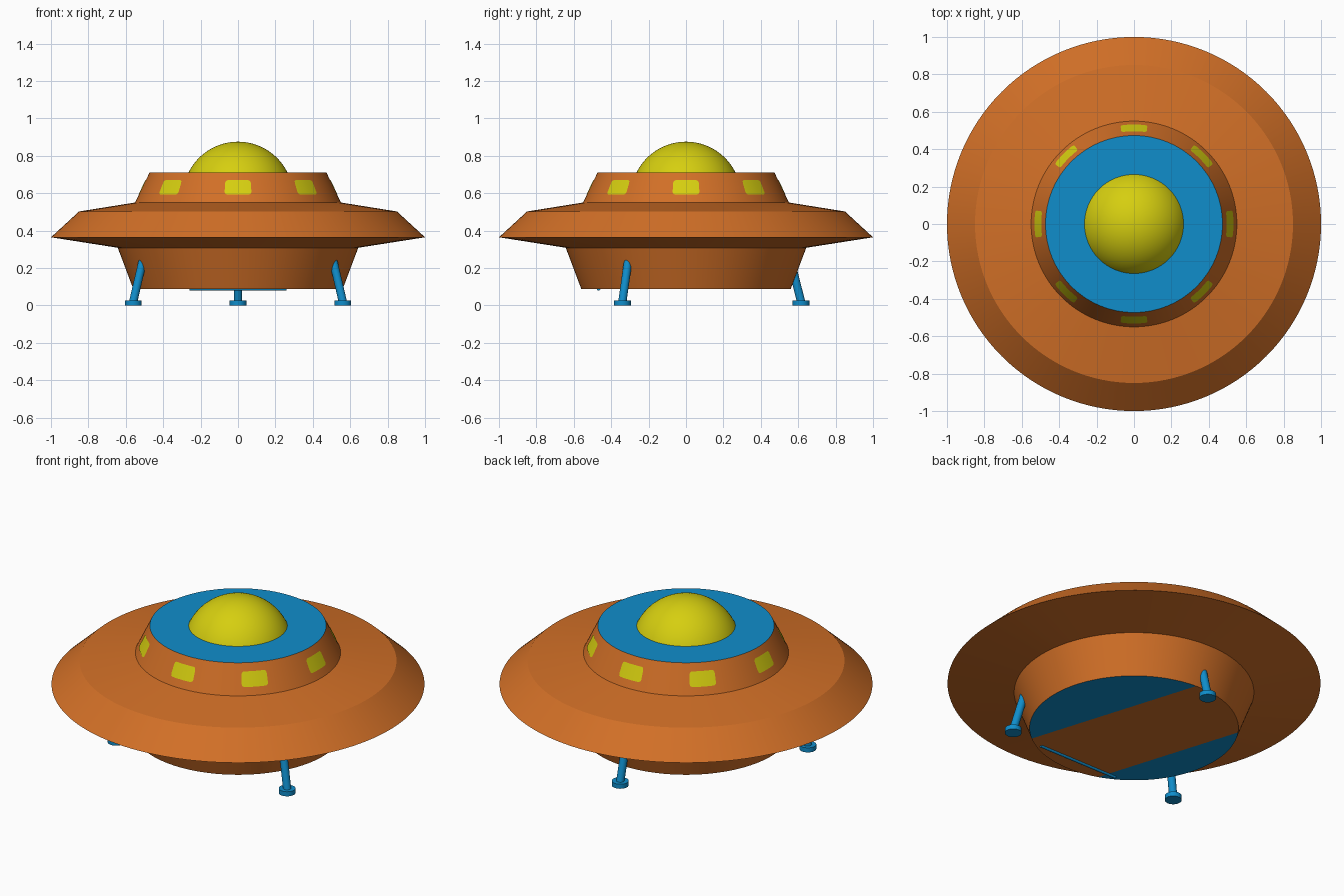
import bpy, bmesh, math
from mathutils import Vector

old = bpy.data.objects.get("Cube")
if old:
    bpy.data.objects.remove(old)


def material(name, rgb):
    m = bpy.data.materials.new(name)
    m.use_nodes = True
    m.diffuse_color = (*rgb, 1)
    m.node_tree.nodes["Principled BSDF"].inputs["Base Color"].default_value = (*rgb, 1)
    return m


ORANGE = material("orange", (0.64, 0.16, 0.02))
BLUE = material("blue", (0.005, 0.27, 0.6))
YELLOW = material("yellow", (0.67, 0.62, 0.005))


def finish(bm, name, mats, angle=25):
    """Turn a bmesh into a smooth object with sharp creases."""
    bmesh.ops.recalc_face_normals(bm, faces=bm.faces)
    me = bpy.data.meshes.new(name)
    bm.to_mesh(me)
    bm.free()
    for m in mats:
        me.materials.append(m)
    ob = bpy.data.objects.new(name, me)
    bpy.context.collection.objects.link(ob)
    bpy.ops.object.select_all(action='DESELECT')
    ob.select_set(True)
    bpy.context.view_layer.objects.active = ob
    bpy.ops.object.shade_smooth_by_angle(angle=math.radians(angle))
    return ob


def lathe(profile, segs):
    """Revolve (radius, z) points around the z axis, capping both ends."""
    bm = bmesh.new()
    rings = [[bm.verts.new((r * math.cos(2 * math.pi * i / segs),
                            r * math.sin(2 * math.pi * i / segs), z))
              for i in range(segs)] for r, z in profile]
    for a, b in zip(rings, rings[1:]):
        for i in range(segs):
            j = (i + 1) % segs
            bm.faces.new((a[i], a[j], b[j], b[i]))
    bm.faces.new(rings[0][::-1])
    bm.faces.new(rings[-1])
    return bm


def rod(name, start, end, radius, mat, segs=24):
    """Straight cylinder between two points."""
    start, end = Vector(start), Vector(end)
    axis = end - start
    bm = lathe([(radius, 0), (radius, axis.length)], segs)
    ob = finish(bm, name, [mat])
    ob.location = start
    ob.rotation_euler = axis.to_track_quat('Z', 'Y').to_euler()
    return ob


# Saucer hull: tapered base, wide rim, raised collar
BASE_Z, RING_Z, TOP_Z = 0.088, 0.55, 0.71
RING_R, TOP_R = 0.55, 0.473
hull = lathe([(0.56, BASE_Z), (0.643, 0.308), (1.0, 0.364),
              (0.85, 0.502), (RING_R, RING_Z), (TOP_R, TOP_Z)], 128)

# Underside: an orange band crossing the blue floor
band_dir = Vector((0.954, 0.3, 0))
band_min, band_max = -0.34, 0.2
for offset in (band_min, band_max):
    caps = [f for f in hull.faces if all(v.co.z < BASE_Z + 0.001 for v in f.verts)]
    parts = {e for f in caps for e in f.edges} | {v for f in caps for v in f.verts}
    bmesh.ops.bisect_plane(hull, geom=caps + list(parts),
                           plane_co=band_dir * offset, plane_no=band_dir)
for f in hull.faces:
    side = f.calc_center_median().dot(band_dir)
    floor = all(v.co.z < BASE_Z + 0.001 for v in f.verts)
    roof = all(v.co.z > TOP_Z - 0.001 for v in f.verts)
    if roof or (floor and not band_min < side < band_max):
        f.material_index = 1
finish(hull, "saucer_hull", [ORANGE, BLUE])

# Cockpit dome: a spherical cap standing on the roof
DOME_R, DOME_Z = 0.295, 0.58
low = math.asin((TOP_Z - 0.01 - DOME_Z) / DOME_R)
steps = 20
arc = [low + (math.pi / 2 - 0.01 - low) * i / steps for i in range(steps + 1)]
finish(lathe([(DOME_R * math.cos(t), DOME_Z + DOME_R * math.sin(t)) for t in arc], 64),
       "cockpit_dome", [YELLOW])

# Eight rounded windows lying on the sloped collar
WINDOW_Z = 0.631
columns = [(-0.07, 0.024), (-0.067, 0.033), (-0.058, 0.038), (-0.02, 0.038),
           (0.02, 0.038), (0.058, 0.038), (0.067, 0.033), (0.07, 0.024)]


def on_collar(centre, width, z):
    r = RING_R + (TOP_R - RING_R) * (z - RING_Z) / (TOP_Z - RING_Z) + 0.003
    t = centre + width / 0.512
    return (r * math.cos(t), r * math.sin(t), z)


for n in range(8):
    bm = bmesh.new()
    angle = n * math.pi / 4
    pairs = [[bm.verts.new(on_collar(angle, w, WINDOW_Z + s * h)) for s in (-1, 1)]
             for w, h in columns]
    for (a, b), (c, d) in zip(pairs, pairs[1:]):
        bm.faces.new((a, c, d, b))
    finish(bm, f"window_{n + 1}", [YELLOW])

# Three splayed landing legs with round feet
feet = {"left": (0.56, -0.34), "right": (-0.56, -0.34), "back": (0, 0.615)}
for name, (x, y) in feet.items():
    rod(f"{name}_leg", (x, y, 0.02), (x * 0.905, y * 0.905, 0.25), 0.022, BLUE)
    rod(f"{name}_foot", (x, y, 0), (x, y, 0.027), 0.045, BLUE, 32)

# Hinge rod of the front hatch
rod("hatch_hinge", (-0.26, -0.467, 0.088), (0.26, -0.467, 0.088), 0.009, BLUE, 16)
